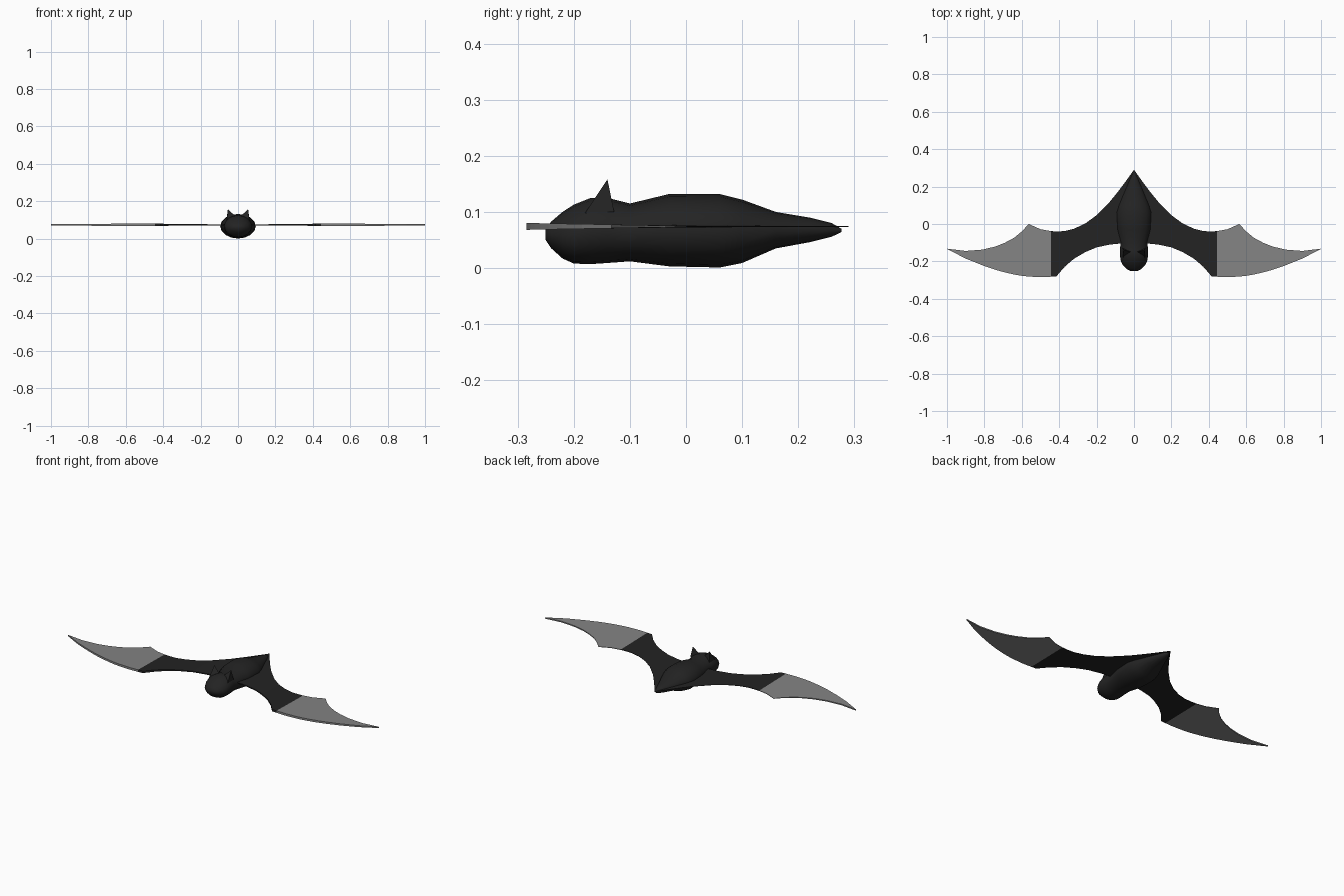
import bpy, bmesh, math
from mathutils import Vector

cube = bpy.data.objects.get("Cube")
if cube:
    bpy.data.objects.remove(cube, do_unlink=True)


def make_material(name, value):
    mat = bpy.data.materials.new(name)
    mat.use_nodes = True
    colour = (value, value, value, 1)
    mat.diffuse_color = colour
    mat.node_tree.nodes["Principled BSDF"].inputs["Base Color"].default_value = colour
    return mat


charcoal = make_material("charcoal", 0.017)
grey = make_material("wing_grey", 0.23)


def finish(bm, name, materials, smooth_angle=None):
    """Turn a bmesh into a named, coloured object."""
    bmesh.ops.recalc_face_normals(bm, faces=bm.faces)
    mesh = bpy.data.meshes.new(name)
    bm.to_mesh(mesh)
    bm.free()
    for mat in materials:
        mesh.materials.append(mat)
    obj = bpy.data.objects.new(name, mesh)
    bpy.context.collection.objects.link(obj)
    if smooth_angle:
        bpy.ops.object.select_all(action="DESELECT")
        obj.select_set(True)
        bpy.context.view_layer.objects.active = obj
        bpy.ops.object.shade_smooth_by_angle(angle=math.radians(smooth_angle))
    return obj


def bridge(bm, ring_a, ring_b):
    count = len(ring_a)
    for i in range(count):
        j = (i + 1) % count
        bm.faces.new((ring_a[i], ring_a[j], ring_b[j], ring_b[i]))


# Body and head: one loft of elliptical rings (y, half width, bottom, top)
body_rings = [
    (-0.25, 0.02, 0.05, 0.07), (-0.24, 0.04, 0.035, 0.083),
    (-0.22, 0.06, 0.017, 0.1), (-0.2, 0.07, 0.008, 0.113),
    (-0.17, 0.075, 0.007, 0.125), (-0.14, 0.074, 0.009, 0.125),
    (-0.1, 0.073, 0.012, 0.115), (-0.03, 0.09, 0.003, 0.132),
    (0.06, 0.095, 0.001, 0.132), (0.1, 0.083, 0.009, 0.122),
    (0.16, 0.058, 0.035, 0.1), (0.22, 0.032, 0.046, 0.09),
    (0.26, 0.015, 0.056, 0.08), (0.277, 0.004, 0.064, 0.07),
]
SIDES = 16
bm = bmesh.new()
loops = []
for y, half_width, low, high in body_rings:
    ring = []
    for k in range(SIDES):
        a = math.tau * k / SIDES
        z = (low + high) / 2 + (high - low) / 2 * math.sin(a)
        ring.append(bm.verts.new((half_width * math.cos(a), y, z)))
    loops.append(ring)
for a, b in zip(loops, loops[1:]):
    bridge(bm, a, b)
bm.faces.new(loops[0])
bm.faces.new(loops[-1])
finish(bm, "body", [charcoal], 50)

# Wings: wedge strips through stations (x, leading y, trailing y)
COLOUR_SPLIT = 0.445
stations = [
    (0, -0.1, 0.29), (0.05, -0.1, 0.22), (0.08, -0.105, 0.18),
    (0.13, -0.11, 0.118), (0.2, -0.125, 0.047), (0.26, -0.15, 0.003),
    (0.32, -0.185, -0.025), (0.37, -0.228, -0.038), (0.415, -0.28, -0.04),
    (COLOUR_SPLIT, -0.282, -0.038), (0.5, -0.284, -0.028), (0.563, -0.281, 0),
    (0.6, -0.277, -0.04), (0.64, -0.27, -0.073), (0.69, -0.259, -0.1),
    (0.74, -0.245, -0.12), (0.81, -0.221, -0.137), (0.9, -0.185, -0.144),
    (1, -0.133, -0.132),
]
WING_Z = 0.0742


def half_thickness(y):
    return 0.0008 + 0.0185 * max(0, -y)


def add_wing(name, side):
    bm = bmesh.new()
    rings = []
    for x, front, back in stations:
        corners = [(front, -1), (front, 1), (back, 1), (back, -1)]
        rings.append([bm.verts.new((side * x, y, WING_Z + s * half_thickness(y)))
                      for y, s in corners])
    for a, b in zip(rings, rings[1:]):
        bridge(bm, a, b)
    bm.faces.new(rings[-1])
    # Outer panel takes the lighter colour
    for face in bm.faces:
        face.material_index = int(abs(face.calc_center_median().x) > COLOUR_SPLIT)
    finish(bm, name, [charcoal, grey])


# Ears: small leaning pyramids with a triangular base sunk in the head
def add_ear(name, side):
    bm = bmesh.new()
    base = [(0.06, -0.18, 0.098), (0.012, -0.15, 0.118), (0.062, -0.128, 0.1)]
    tip = bm.verts.new((side * 0.054, -0.14, 0.158))
    verts = [bm.verts.new((side * x, y, z)) for x, y, z in base]
    bm.faces.new(verts)
    for i in range(3):
        bm.faces.new((verts[i], verts[(i + 1) % 3], tip))
    finish(bm, name, [charcoal])


for label, side in (("left", 1), ("right", -1)):
    add_wing(label + "_wing", side)
    add_ear(label + "_ear", side)
